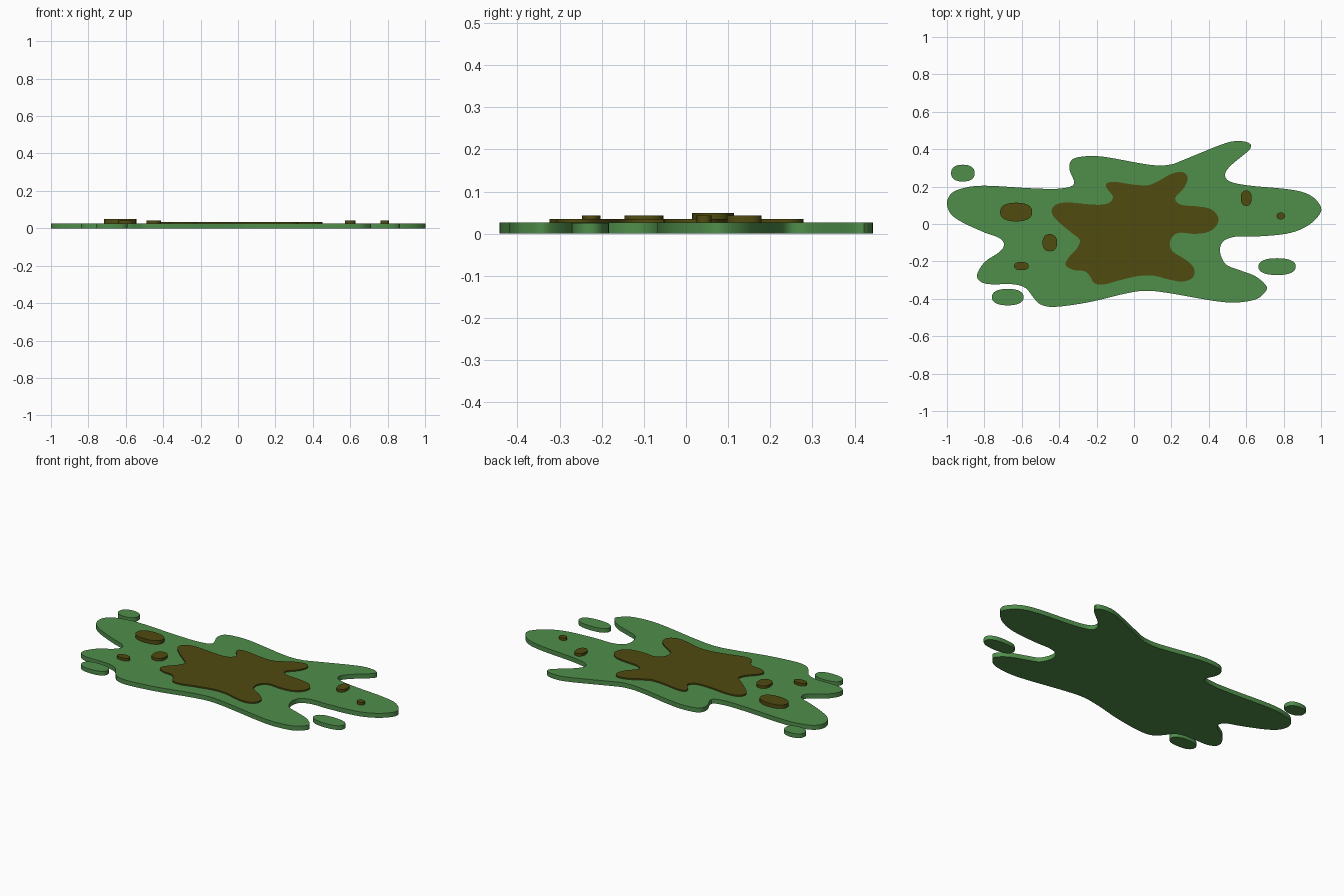
import bpy, bmesh, math
from mathutils import Vector


def material(name, rgb):
    m = bpy.data.materials.new(name)
    m.diffuse_color = (*rgb, 1)
    return m


GREEN = material("green_slime", (0.08, 0.27, 0.07))
BROWN = material("brown_slime", (0.08, 0.07, 0.005))


def smooth_loop(pts, steps=4):
    """Closed Catmull-Rom curve through the points."""
    p = [Vector(q) for q in pts]
    n, out = len(p), []
    for i in range(n):
        a, b, c, d = p[i - 1], p[i], p[(i + 1) % n], p[(i + 2) % n]
        for k in range(steps):
            t = k / steps
            out.append(0.5 * (2 * b + (c - a) * t + (2 * a - 5 * b + 4 * c - d) * t ** 2
                              + (3 * b - a - 3 * c + d) * t ** 3))
    return out


def oval(x, y, rx, ry, n=32, e=0.85):
    """Slightly squared ellipse."""
    def f(v):
        return math.copysign(abs(v) ** e, v)
    return [(x + rx * f(math.cos(i * math.tau / n)), y + ry * f(math.sin(i * math.tau / n)))
            for i in range(n)]


def slab(name, outline, z0, z1, mat):
    """Flat plate extruded from an outline."""
    bm = bmesh.new()
    face = bm.faces.new([bm.verts.new((p[0], p[1], z0)) for p in outline])
    new = bmesh.ops.extrude_face_region(bm, geom=[face])["geom"]
    bmesh.ops.translate(bm, vec=(0, 0, z1 - z0),
                        verts=[v for v in new if isinstance(v, bmesh.types.BMVert)])
    bmesh.ops.recalc_face_normals(bm, faces=bm.faces)
    me = bpy.data.meshes.new(name)
    bm.to_mesh(me)
    bm.free()
    me.materials.append(mat)
    ob = bpy.data.objects.new(name, me)
    bpy.context.collection.objects.link(ob)
    bpy.ops.object.select_all(action='DESELECT')
    bpy.context.view_layer.objects.active = ob
    ob.select_set(True)
    bpy.ops.object.shade_smooth_by_angle(angle=math.radians(35))


# Large green puddle
puddle = [
    (-1.0, .11), (-.98, .16), (-.92, .19), (-.80, .205), (-.53, .19), (-.39, .19),
    (-.32, .215), (-.345, .29), (-.335, .34), (-.28, .36), (-.165, .36), (.08, .317),
    (.19, .317), (.27, .345), (.46, .422), (.54, .443), (.61, .435), (.62, .40),
    (.52, .315), (.487, .265), (.513, .227), (.62, .205), (.83, .185), (.94, .155),
    (1.0, .09), (.98, .035), (.91, -.02), (.81, -.053), (.65, -.067), (.54, -.068),
    (.475, -.095), (.46, -.15), (.49, -.215), (.56, -.245), (.65, -.28), (.71, -.335),
    (.69, -.375), (.645, -.405), (.54, -.42), (.42, -.41), (.19, -.37), (.06, -.357),
    (-.06, -.375), (-.24, -.418), (-.42, -.443), (-.50, -.43), (-.54, -.39), (-.58, -.342),
    (-.65, -.322), (-.79, -.32), (-.84, -.28), (-.80, -.205), (-.72, -.15), (-.695, -.11),
    (-.72, -.075), (-.80, -.045), (-.92, .01), (-.98, .055)]
slab("puddle", smooth_loop(puddle), 0, 0.027, GREEN)

# Darker stain in the middle
stain = [
    (-.44, .075), (-.415, .105), (-.35, .115), (-.21, .103), (-.14, .11), (-.112, .145),
    (-.145, .19), (-.145, .217), (-.10, .225), (.0, .21), (.08, .208), (.14, .235),
    (.20, .268), (.26, .278), (.287, .245), (.265, .19), (.22, .138), (.25, .103),
    (.33, .095), (.41, .08), (.45, .037), (.44, -.01), (.395, -.043), (.32, -.053),
    (.235, -.048), (.193, -.09), (.205, -.145), (.275, -.19), (.32, -.235), (.315, -.285),
    (.26, -.308), (.18, -.295), (.11, -.277), (.03, -.277), (-.075, -.30), (-.155, -.322),
    (-.21, -.318), (-.235, -.28), (-.265, -.252), (-.325, -.245), (-.365, -.22), (-.35, -.18),
    (-.305, -.13), (-.29, -.085), (-.33, -.05), (-.385, -.005), (-.43, .04)]
slab("stain", smooth_loop(stain), 0.025, 0.035, BROWN)

# Loose green drops around the edge
for i, o in enumerate([(-.915, .272, .063, .045), (.765, -.228, .1, .045),
                       (-.675, -.391, .085, .044)]):
    slab(f"drop_{i + 1}", oval(*o), 0, 0.025, GREEN)

# Raised brown spots on the puddle
for i, (o, top) in enumerate([((-.63, .064, .086, .05), .049), ((-.45, -.1, .039, .046), .043),
                              ((-.602, -.225, .039, .022), .043), ((.6, .138, .029, .041), .043),
                              ((.785, .043, .022, .018), .043)]):
    slab(f"spot_{i + 1}", oval(*o), 0.025, top, BROWN)
